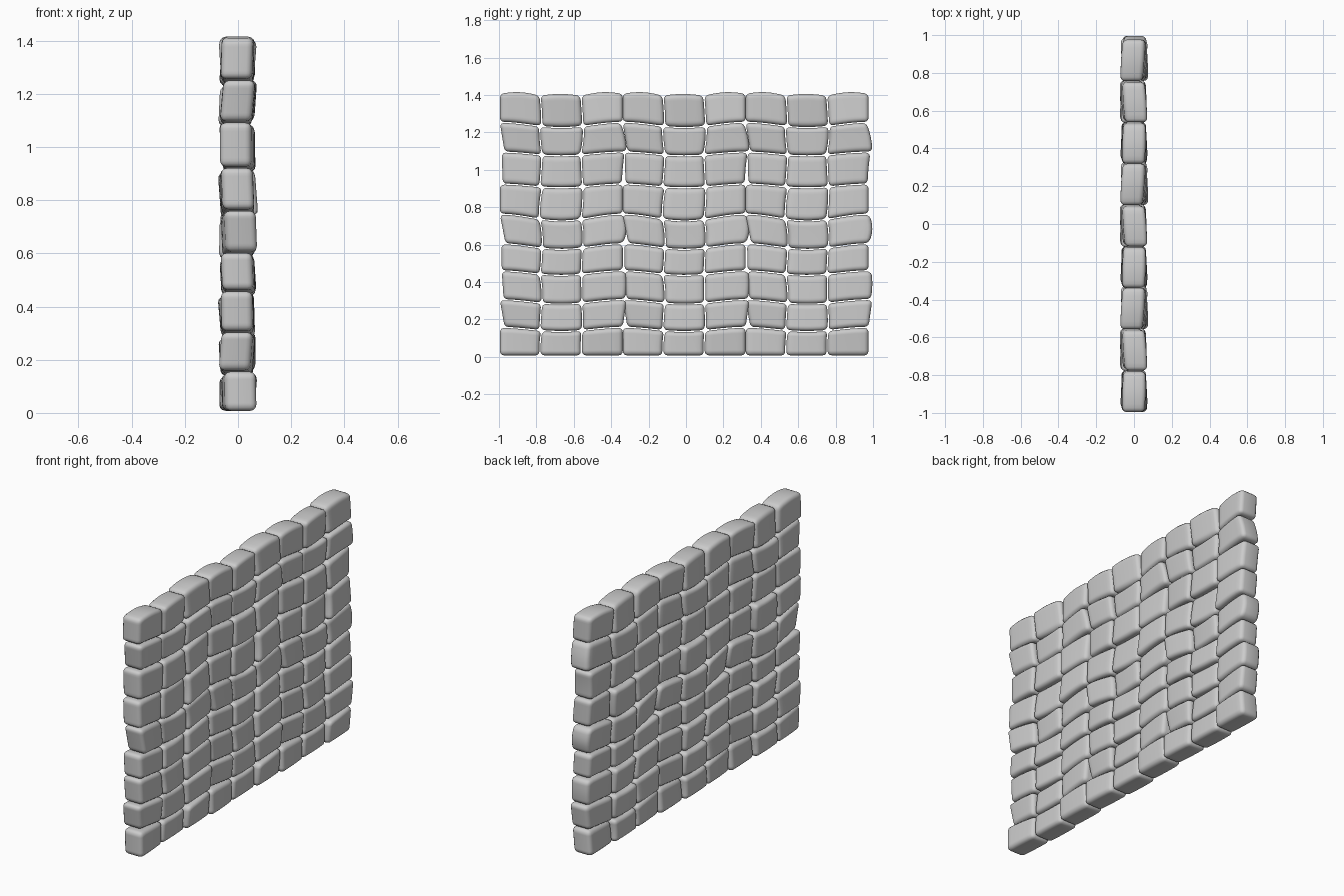
import bpy, bmesh, math, random
from mathutils import Vector

if "Cube" in bpy.data.objects:
    bpy.data.objects.remove(bpy.data.objects["Cube"])

random.seed(4)
PERIOD, START, ROWS, COLS = 0.657, -0.995, 9, 3
W = PERIOD / COLS
TOP_DEPTH = 0.116

# course seams: mean height and wave amplitude, bottom to top
SEAMS = [(0.008, 0), (0.147, 0.011), (0.294, 0.012), (0.448, 0.012), (0.59, 0.015),
         (0.745, 0.018), (0.914, 0.010), (1.085, 0.010), (1.240, 0.014), (1.404, 0.006)]
# outward bulge of each third stone's right end: bottom, middle, top
RIGHT = [(0, 0, 0), (0, .01, .02), (.012, .02, .015), (0, 0, 0), (0, .02, .003),
         (0, 0, 0), (-.005, 0, .01), (.02, .012, -.012), (0, 0, 0)]
# inset of each first stone's left end: bottom, top
LEFT = [(0, 0), (.025, 0), (.02, .01), (.01, .008), (.03, 0),
        (0, 0), (.015, .01), (.025, 0), (0, 0)]


def quad(p, t):
    a, m, b = p
    return a * (1 - t) * (1 - 2 * t) + m * 4 * t * (1 - t) + b * t * (2 * t - 1)


def seam(i, y):
    z, amp = SEAMS[i]
    return z + amp * math.cos(2 * math.pi * (y - START) / PERIOD)


def rounded_block(dims):
    # bevelled block with cuts so it can bend
    bm = bmesh.new()
    bmesh.ops.create_cube(bm, size=1)
    bmesh.ops.scale(bm, vec=dims, verts=bm.verts)
    bmesh.ops.bevel(bm, geom=bm.edges[:], offset=0.022, segments=3,
                    profile=0.5, affect='EDGES')
    for axis in (1, 2):
        n = Vector((0, axis == 1, axis == 2))
        for f in (-0.3, -0.15, 0, 0.15, 0.3):
            bmesh.ops.bisect_plane(bm, geom=bm.verts[:] + bm.edges[:] + bm.faces[:],
                                   plane_co=n * f * dims[axis], plane_no=n)
    return bm


# vertical joints inside a group of three stones
def joints(row):
    out = []
    for _ in range(2):
        a = random.uniform(-0.008, 0.008)
        out.append((a, random.uniform(-0.005, 0.007), -a))
    return out


def stone(row, col, inner):
    h = SEAMS[row + 1][0] - SEAMS[row][0]
    bm = rounded_block((TOP_DEPTH, W, h))
    tilt_y, tilt_z = random.uniform(-.008, .008), random.uniform(-.007, .007)
    shift = (random.uniform(-.004, .004), random.uniform(-.009, .004),
             random.uniform(-.004, .006))[col]
    gap = 0.003
    for v in bm.verts:
        s, t = v.co.y / W + 0.5, v.co.z / h + 0.5
        lb, lt = LEFT[row]
        left = lb + (lt - lb) * t if col == 0 else quad(inner[col - 1], t)
        right = quad(RIGHT[row], t) if col == 2 else quad(inner[col], t)
        y0 = START + col * W + left + gap * (col > 0)
        y1 = START + (col + 1) * W + right - gap * (col < 2)
        y = y0 + (y1 - y0) * s
        z0 = seam(row, y) + gap * (row > 0)
        z1 = seam(row + 1, y) - gap * (row < 8)
        if row == 8:
            z1 += 0.012 * math.sin(math.pi * s) - 0.004
        swell = 1 + 0.06 * math.sin(math.pi * min(max(s, 0), 1))
        v.co = (v.co.x * swell + shift + tilt_y * (2 * s - 1) + tilt_z * (2 * t - 1),
                y, z0 + (z1 - z0) * t)
    name = f"wall_stone_row{row + 1}_{col + 1}"
    me = bpy.data.meshes.new(name)
    bm.to_mesh(me)
    bm.free()
    for p in me.polygons:
        p.use_smooth = True
    ob = bpy.data.objects.new(name, me)
    bpy.context.collection.objects.link(ob)
    # repeat the stone three times along the course
    arr = ob.modifiers.new("repeat", 'ARRAY')
    arr.count = 3
    arr.use_relative_offset = False
    arr.use_constant_offset = True
    arr.constant_offset_displace = (0, PERIOD, 0)


for r in range(ROWS):
    inner = joints(r)
    for c in range(COLS):
        stone(r, c, inner)
